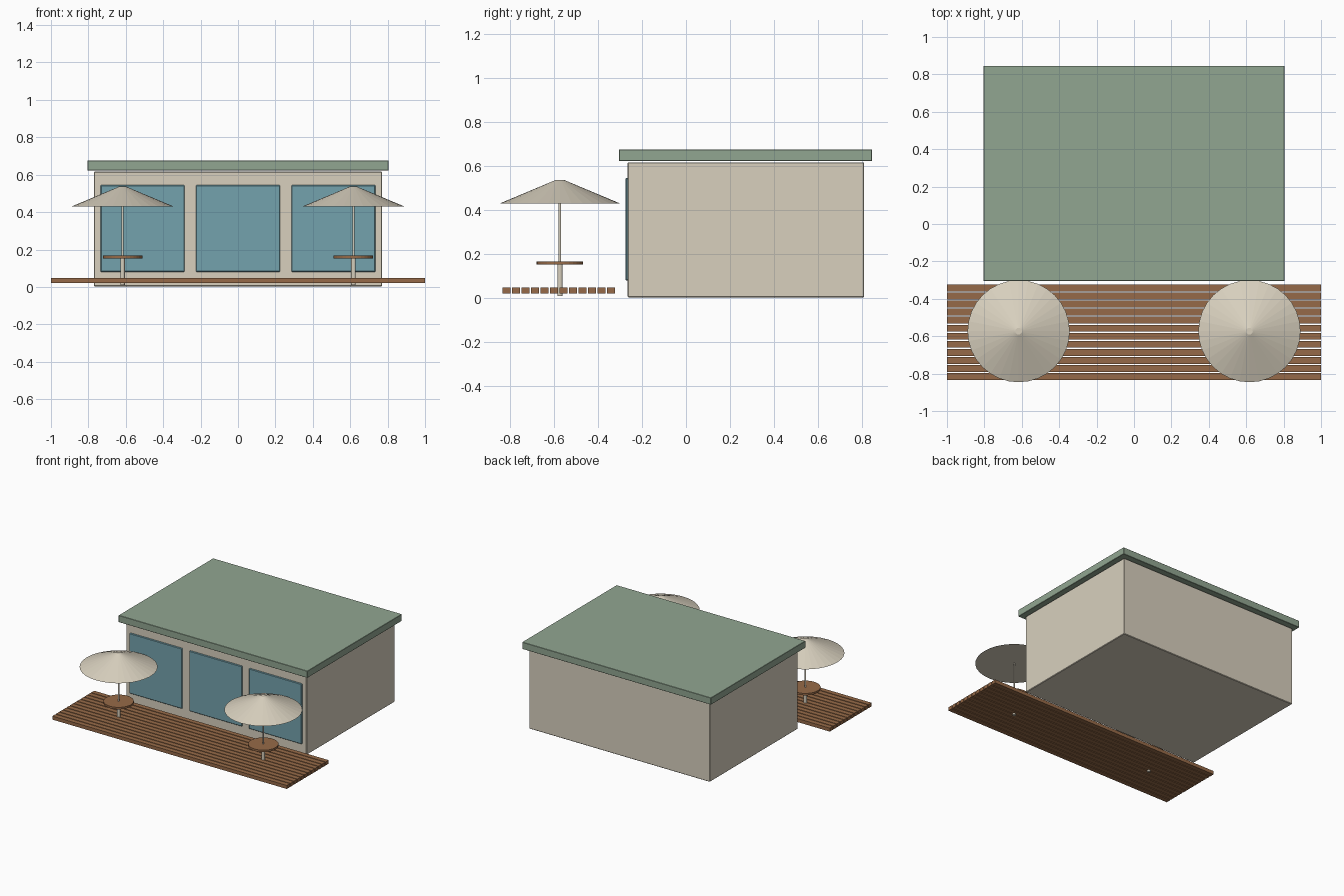
import bpy
import math

if "Cube" in bpy.data.objects:
    bpy.data.objects.remove(bpy.data.objects["Cube"])


def material(name, rgb):
    """Flat colour given as sRGB 0-255, stored linear."""
    m = bpy.data.materials.new(name)
    lin = [((c / 255 + 0.055) / 1.055) ** 2.4 for c in rgb]
    m.diffuse_color = (*lin, 1)
    m.use_nodes = True
    m.node_tree.nodes["Principled BSDF"].inputs["Base Color"].default_value = m.diffuse_color
    return m


cream = material("cream", (216, 208, 190))
green = material("sage_green", (145, 166, 145))
glass = material("blue_glass", (116, 162, 173))
wood = material("brown_wood", (150, 106, 72))


def finish(name, mat, bevel=0):
    ob = bpy.context.object
    ob.name = name
    ob.data.materials.append(mat)
    if bevel:
        mod = ob.modifiers.new("edge", "BEVEL")
        mod.width = bevel
        mod.segments = 1
    return ob


def box(name, lo, hi, mat, bevel=0):
    bpy.ops.mesh.primitive_cube_add(size=1, location=[(a + b) / 2 for a, b in zip(lo, hi)])
    bpy.context.object.scale = [b - a for a, b in zip(lo, hi)]
    bpy.ops.object.transform_apply(location=False, rotation=False, scale=True)
    return finish(name, mat, bevel)


def round_part(name, x, y, z0, z1, r0, r1, mat, sides):
    bpy.ops.mesh.primitive_cone_add(vertices=sides, radius1=r0, radius2=r1,
                                    depth=z1 - z0, location=(x, y, (z0 + z1) / 2))
    return finish(name, mat)


# Building
box("walls", (-0.77, -0.265, 0.003), (0.77, 0.81, 0.617), cream, 0.004)
box("roof", (-0.805, -0.305, 0.622), (0.805, 0.846, 0.675), green, 0.002)

# Three front windows
for i in (-1, 0, 1):
    box("window", (i * 0.51 - 0.225, -0.275, 0.08), (i * 0.51 + 0.225, -0.262, 0.545), glass, 0.004)

# Deck planks
pitch = 0.0431
for i in range(12):
    y = -0.834 + i * pitch
    box("deck_plank", (-1, y, 0.021), (1, y + 0.0365, 0.048), wood)

# Tables with parasols
for x in (-0.617, 0.617):
    y = -0.573
    round_part("table_leg", x, y, 0.01, 0.153, 0.012, 0.012, cream, 16)
    round_part("table_top", x, y, 0.152, 0.167, 0.106, 0.106, wood, 32)
    round_part("parasol_pole", x, y, 0.16, 0.45, 0.006, 0.006, cream, 12)
    round_part("parasol_canopy", x, y, 0.43, 0.537, 0.273, 0.018, cream, 32)
